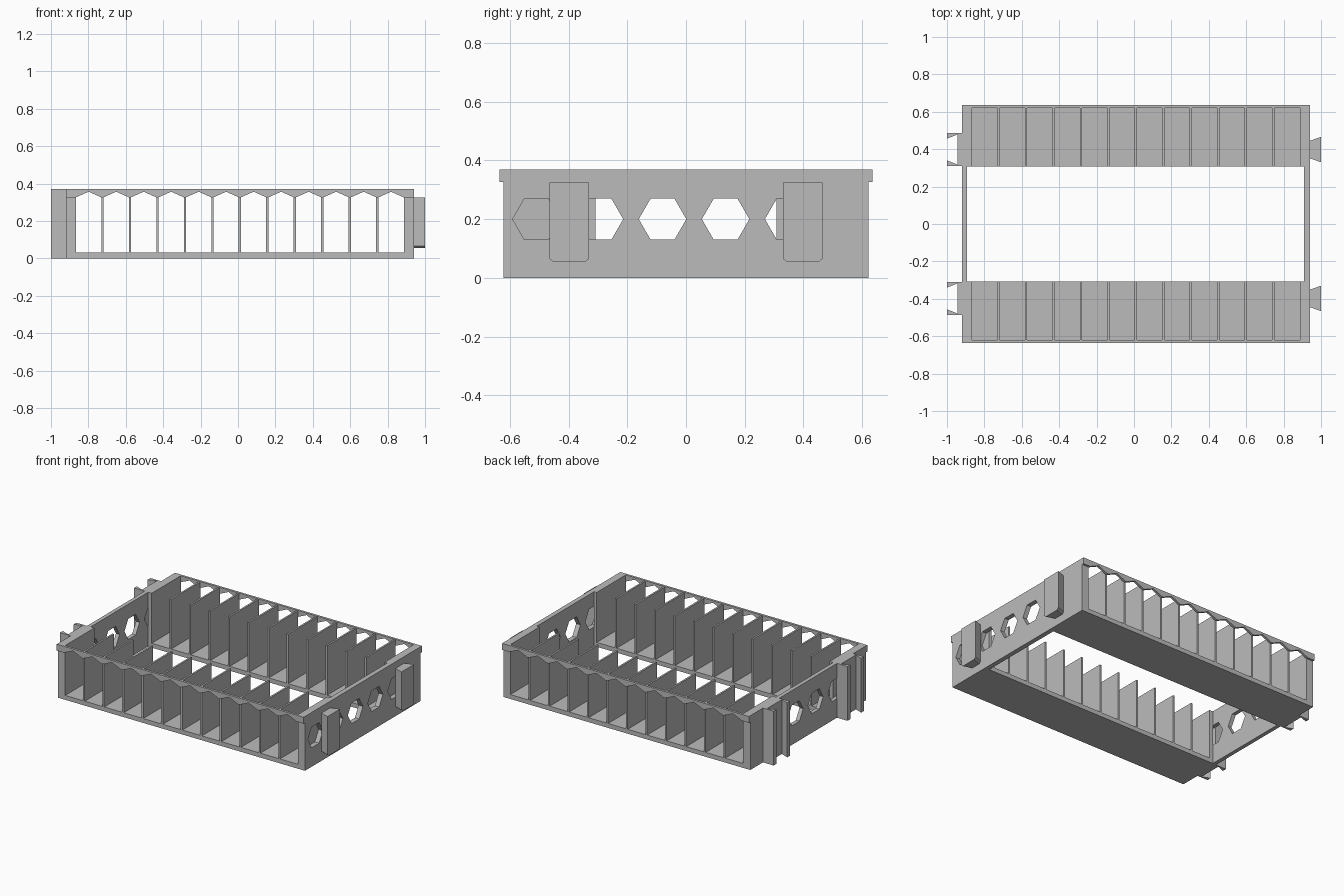
import bpy, bmesh, math
from mathutils import Matrix, Vector

cube = bpy.data.objects.get("Cube")
if cube:
    bpy.data.objects.remove(cube, do_unlink=True)

# Single matte grey plastic
grey = bpy.data.materials.new("grey_plastic")
grey.use_nodes = True
tone = (0.5, 0.5, 0.5, 1)
grey.diffuse_color = tone
grey.node_tree.nodes["Principled BSDF"].inputs["Base Color"].default_value = tone

# Main dimensions
LEFT, RIGHT = -0.92, 0.94
DEPTH, INNER, HEIGHT = 0.622, 0.308, 0.37
FIRST, PITCH, COUNT = -0.725, 0.147, 11


def make(name, bm):
    bmesh.ops.recalc_face_normals(bm, faces=bm.faces)
    mesh = bpy.data.meshes.new(name)
    bm.to_mesh(mesh)
    bm.free()
    mesh.materials.append(grey)
    obj = bpy.data.objects.new(name, mesh)
    bpy.context.collection.objects.link(obj)
    return obj


def add_box(bm, x, y, z):
    lo, hi = Vector((x[0], y[0], z[0])), Vector((x[1], y[1], z[1]))
    m = Matrix.Translation((lo + hi) / 2) @ Matrix.Diagonal((*(hi - lo), 1))
    bmesh.ops.create_cube(bm, size=1, matrix=m)


def box(name, x, y, z):
    bm = bmesh.new()
    add_box(bm, x, y, z)
    return make(name, bm)


def add_prism(bm, points, offset):
    face = bm.faces.new([bm.verts.new(p) for p in points])
    ext = bmesh.ops.extrude_face_region(bm, geom=[face], use_keep_orig=True)
    verts = [g for g in ext["geom"] if isinstance(g, bmesh.types.BMVert)]
    bmesh.ops.translate(bm, verts=verts, vec=offset)


# Hexagonal vent cutter running through both end walls
bm = bmesh.new()
for i in range(5):
    cy = -0.51 + 0.215 * i
    ring = [(-1.2, cy + 0.081 * math.cos(math.radians(60 * k)),
             0.2 + 0.081 * math.sin(math.radians(60 * k))) for k in range(6)]
    add_prism(bm, ring, (2.4, 0, 0))
cutter = make("vent_cutter", bm)
cutter.hide_render = True

# End walls with vents
for name, x in (("left_end_wall", (RIGHT - 0.032, RIGHT)),
                ("right_end_wall", (LEFT, LEFT + 0.027))):
    wall = box(name, x, (-DEPTH, DEPTH), (0, HEIGHT))
    cut = wall.modifiers.new("vents", "BOOLEAN")
    cut.operation = "DIFFERENCE"
    cut.solver = "EXACT"
    cut.object = cutter
    graph = bpy.context.evaluated_depsgraph_get()
    mesh = bpy.data.meshes.new_from_object(wall.evaluated_get(graph))
    wall.modifiers.clear()
    wall.data = mesh
bpy.data.objects.remove(cutter, do_unlink=True)

for side, s in (("front", -1), ("back", 1)):
    ys = sorted((s * INNER, s * DEPTH))

    # Shelf floor
    box(side + "_floor", (LEFT + 0.01, RIGHT - 0.01), ys, (0, 0.03))

    # Solid corner plates beside the end walls
    box(side + "_right_corner", (LEFT + 0.027, -0.866), ys, (0, HEIGHT))
    box(side + "_left_corner", (0.888, RIGHT - 0.032), ys, (0, HEIGHT))

    # Row of thin dividers
    bm = bmesh.new()
    for i in range(COUNT):
        cx = FIRST + PITCH * i
        add_box(bm, (cx - 0.006, cx + 0.006), ys, (0.02, HEIGHT - 0.003))
    make(side + "_dividers", bm)

    # Overhanging rim strip with a zigzag lower edge
    low, peak = 0.326, 0.356
    y = s * (DEPTH - 0.002)
    outline = [(LEFT, y, HEIGHT), (LEFT, y, low), (-0.866, y, low)]
    for i in range(COUNT + 1):
        cx = FIRST + PITCH * (i - 0.5)
        outline += [(cx, y, peak), (cx + PITCH / 2 - 0.006, y, low),
                    (cx + PITCH / 2 + 0.006, y, low)]
    outline[-1] = (RIGHT, y, low)
    outline.append((RIGHT, y, HEIGHT))
    bm = bmesh.new()
    add_prism(bm, outline, (0, s * 0.016, 0))
    make(side + "_rim", bm)

    # Dovetail connector tab, tapered at the bottom
    bm = bmesh.new()
    cy = s * 0.398
    rings = []
    for z, inset in ((0.325, 0), (0.066, 0), (0.054, 0.014)):
        tip, root = 0.068 - inset, 0.046 - inset
        rings.append([bm.verts.new(p) for p in (
            (RIGHT - 0.002, cy - root, z), (1, cy - tip, z),
            (1, cy + tip, z), (RIGHT - 0.002, cy + root, z))])
    bm.faces.new(rings[0])
    bm.faces.new(rings[-1])
    for a, b in zip(rings, rings[1:]):
        for k in range(4):
            n = (k + 1) % 4
            bm.faces.new((a[k], a[n], b[n], b[k]))
    make(side + "_connector_tab", bm)

    # Dovetail socket: back plate with two hooked prongs
    half = [(LEFT + 0.002, 0.088), (-1, 0.088), (-1, 0.058), (-0.945, 0.08)]
    section = half[1:] + [(x, -v) for x, v in reversed(half[1:])]
    section = [half[0]] + section + [(half[0][0], -half[0][1])]
    bm = bmesh.new()
    add_prism(bm, [(x, cy + v, 0) for x, v in section], (0, 0, HEIGHT))
    make(side + "_connector_socket", bm)
